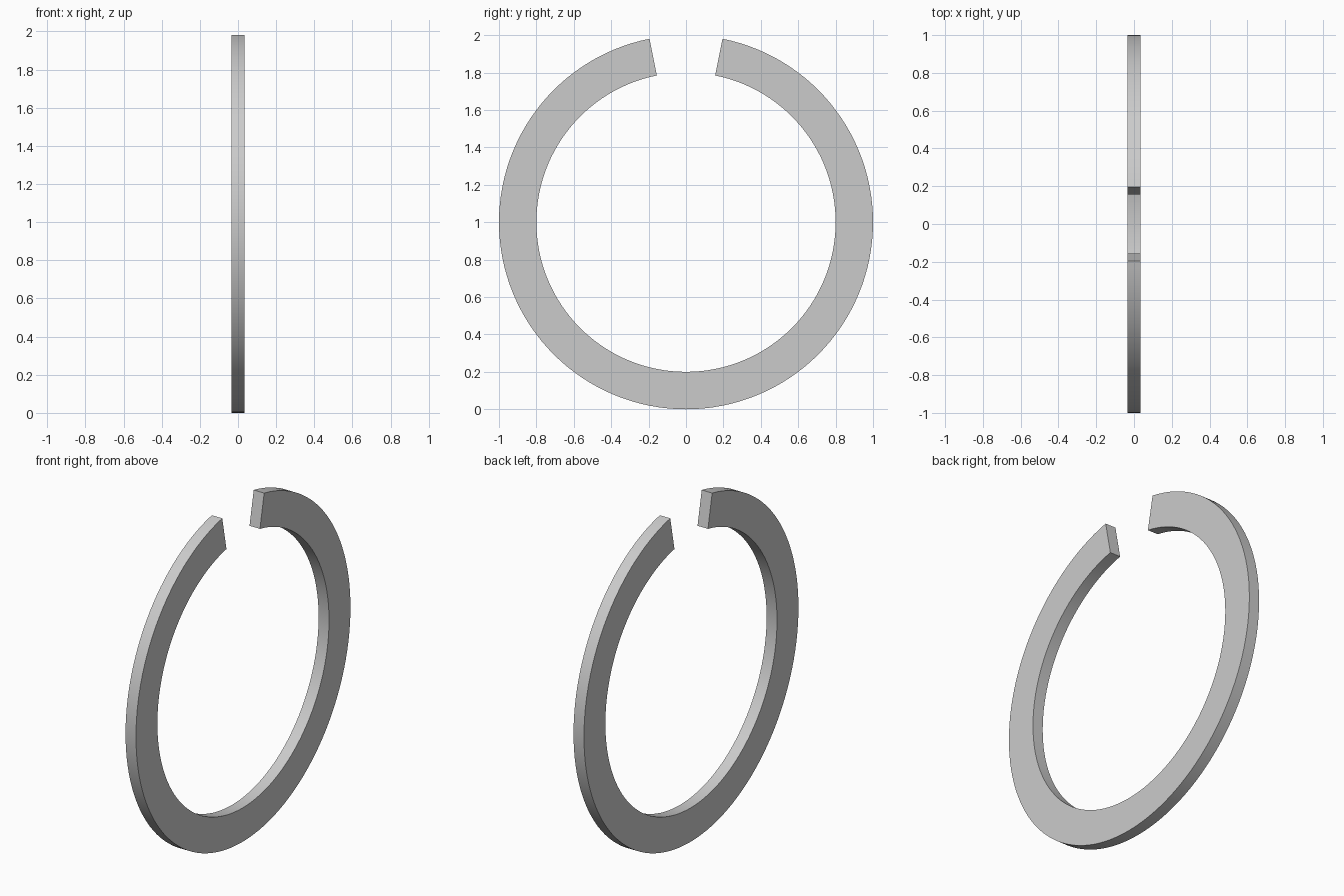
import bpy, bmesh, math

if "Cube" in bpy.data.objects:
    bpy.data.objects.remove(bpy.data.objects["Cube"])

OUTER, INNER, HALF = 1.0, 0.8, 0.034
GAP = math.radians(11.25)   # half-angle of the opening at the top
STEPS = 120

# Split ring: rectangular section swept around the x axis, open at the top
bm = bmesh.new()
rings = []
for i in range(STEPS + 1):
    a = GAP + (2 * math.pi - 2 * GAP) * i / STEPS
    rings.append([bm.verts.new((x, r * math.sin(a), 1 + r * math.cos(a)))
                  for x, r in ((-HALF, INNER), (HALF, INNER), (HALF, OUTER), (-HALF, OUTER))])
for a, b in zip(rings, rings[1:]):
    for k in range(4):
        n = (k + 1) % 4
        bm.faces.new((a[k], a[n], b[n], b[k]))

# Flat end faces
bm.faces.new(rings[0])
bm.faces.new(rings[-1])
bmesh.ops.recalc_face_normals(bm, faces=bm.faces)

mesh = bpy.data.meshes.new("split_ring")
bm.to_mesh(mesh)
bm.free()
ring = bpy.data.objects.new("split_ring", mesh)
bpy.context.collection.objects.link(ring)

# Smooth curved walls, sharp edges
bpy.context.view_layer.objects.active = ring
ring.select_set(True)
bpy.ops.object.shade_smooth_by_angle(angle=math.radians(30))
